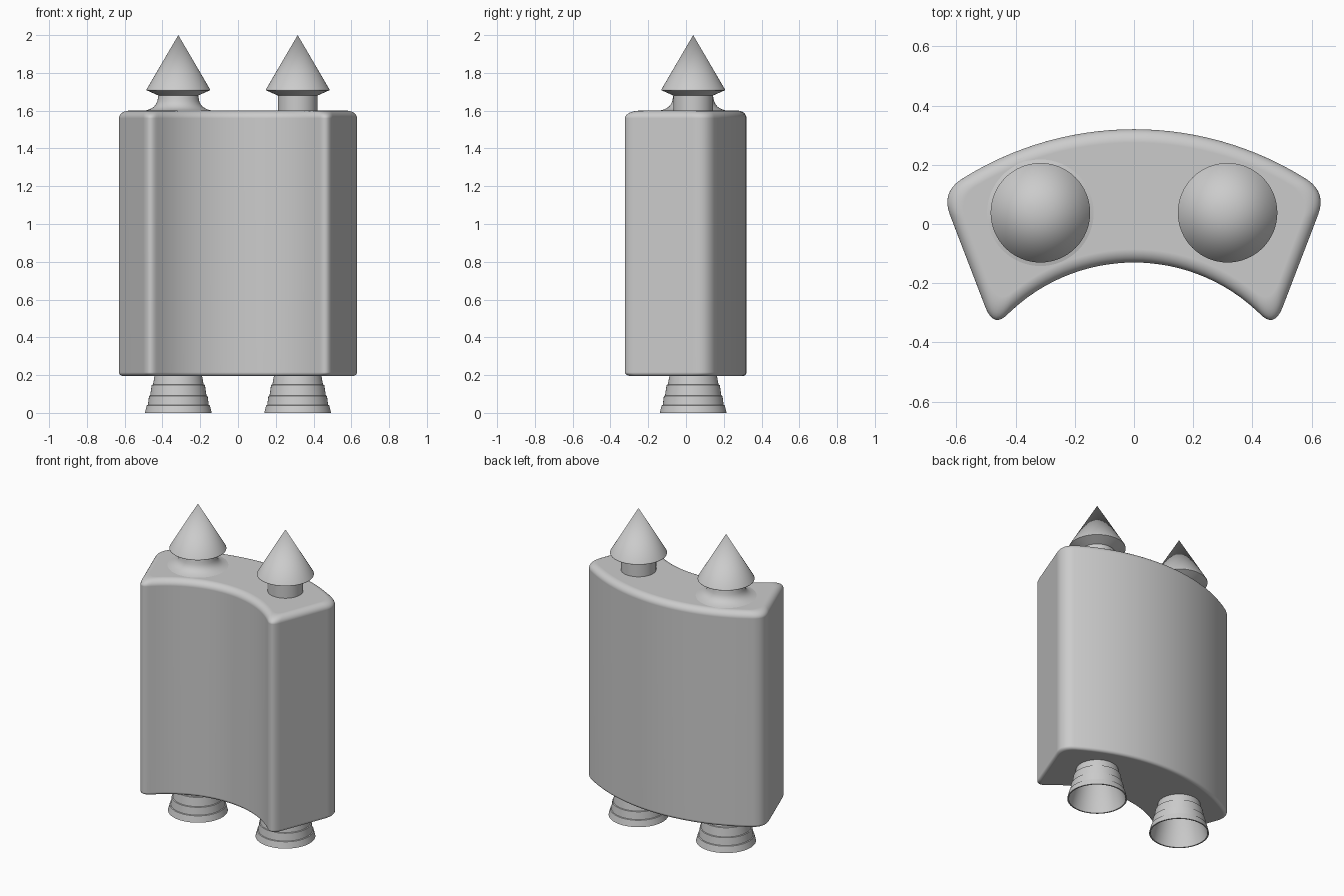
import bpy, bmesh
from math import sqrt, sin, cos, pi, radians
from mathutils import Vector

if "Cube" in bpy.data.objects:
    bpy.data.objects.remove(bpy.data.objects["Cube"])

SEG = 64
X, Y = 0.316, 0.038          # tank axis positions


def finish(name, bm, angle=30, weighted=False):
    bmesh.ops.remove_doubles(bm, verts=bm.verts, dist=1e-5)
    bmesh.ops.recalc_face_normals(bm, faces=bm.faces)
    me = bpy.data.meshes.new(name)
    bm.to_mesh(me)
    bm.free()
    ob = bpy.data.objects.new(name, me)
    bpy.context.collection.objects.link(ob)
    bpy.ops.object.select_all(action='DESELECT')
    ob.select_set(True)
    bpy.context.view_layer.objects.active = ob
    bpy.ops.object.shade_smooth_by_angle(angle=radians(angle))
    if weighted:
        ob.modifiers.new("weighted_normals", 'WEIGHTED_NORMAL').keep_sharp = True
    return ob


def loft(bm, rings):
    for a, b in zip(rings, rings[1:]):
        n = len(a)
        for i in range(n):
            j = (i + 1) % n
            bm.faces.new((a[i], a[j], b[j], b[i]))


def lathe(name, profile, x, y):
    """Revolve (radius, z) points about a vertical axis."""
    bm = bmesh.new()
    rings = [[bm.verts.new((x + r * cos(2 * pi * k / SEG), y + r * sin(2 * pi * k / SEG), z))
              for k in range(SEG)] for r, z in profile]
    loft(bm, rings)
    bmesh.ops.dissolve_degenerate(bm, dist=1e-6, edges=bm.edges)
    return finish(name, bm, 25)


def outline(i):
    """Curved body cross-section, inset by i, with rounded corners."""
    ro, ri, d = 1.09 - i, 0.608 + i, 0.08
    outer = lambda x: 0.32 - 1.09 + sqrt(ro * ro - x * x)
    inner = lambda x: -0.13 - 0.608 + sqrt(ri * ri - x * x)
    xo, xi = 0.65 - 1.21 * i, 0.473 - 0.31 * i
    c1, c2 = Vector((xo, outer(xo))), Vector((xi, inner(xi)))
    side = (c1 - c2).normalized()
    e1, e2 = xo - 0.8 * d, xi - 0.64 * d
    right = [Vector((e1 * k / 14, outer(e1 * k / 14))) for k in range(15)]

    def corner(a, c, b):
        return [a * (1 - t) ** 2 + c * 2 * t * (1 - t) + b * t * t
                for t in (k / 8 for k in range(1, 9))]

    right += corner(right[-1], c1, c1 - side * d)
    foot = Vector((e2, inner(e2)))
    start = c2 + side * d
    right += [start] + corner(start, c2, foot)
    right += [Vector((e2 * k / 14, inner(e2 * k / 14))) for k in range(13, -1, -1)]
    left = [Vector((-p.x, p.y)) for p in right[-2:0:-1]]
    return right + left


# Body: lofted slab with softly rounded rims
bm = bmesh.new()
levels = []
for k in range(7):
    a = pi / 2 * k / 6
    levels.append((0.02 * (1 - sin(a)), 0.195 + 0.02 * (1 - cos(a))))
for k in range(9):
    a = pi / 2 * k / 8
    levels.append((0.045 * (1 - cos(a)), 1.56 + 0.04 * sin(a)))
rings = [[bm.verts.new((p.x, p.y, z)) for p in outline(i)] for i, z in levels]
loft(bm, rings)
bm.faces.new(rings[0])
bm.faces.new(rings[-1])
finish("body", bm, 40, True)

# Pointed caps on necks; the left neck flares into the body
tip = [(0.105, 1.68), (0.168, 1.708), (0.168, 1.713), (0, 2.0)]
flare = [(0.195, 1.597), (0.17, 1.602), (0.148, 1.609), (0.13, 1.62),
         (0.118, 1.634), (0.111, 1.65), (0.108, 1.665)]
lathe("left_cone", flare + tip, -X, Y)
lathe("right_cone", [(0.105, 1.58)] + tip, X, Y)

# Stepped hollow nozzles
nozzle = [(0, 0.21), (0.122, 0.21), (0.127, 0.19), (0.134, 0.15), (0.141, 0.148),
          (0.149, 0.092), (0.155, 0.09), (0.161, 0.042), (0.167, 0.04), (0.177, 0.0),
          (0.169, 0.0), (0.155, 0.06), (0.135, 0.13), (0.115, 0.188), (0, 0.188)]
for name, sx in (("left_nozzle", -1), ("right_nozzle", 1)):
    lathe(name, nozzle, sx * X, Y)
